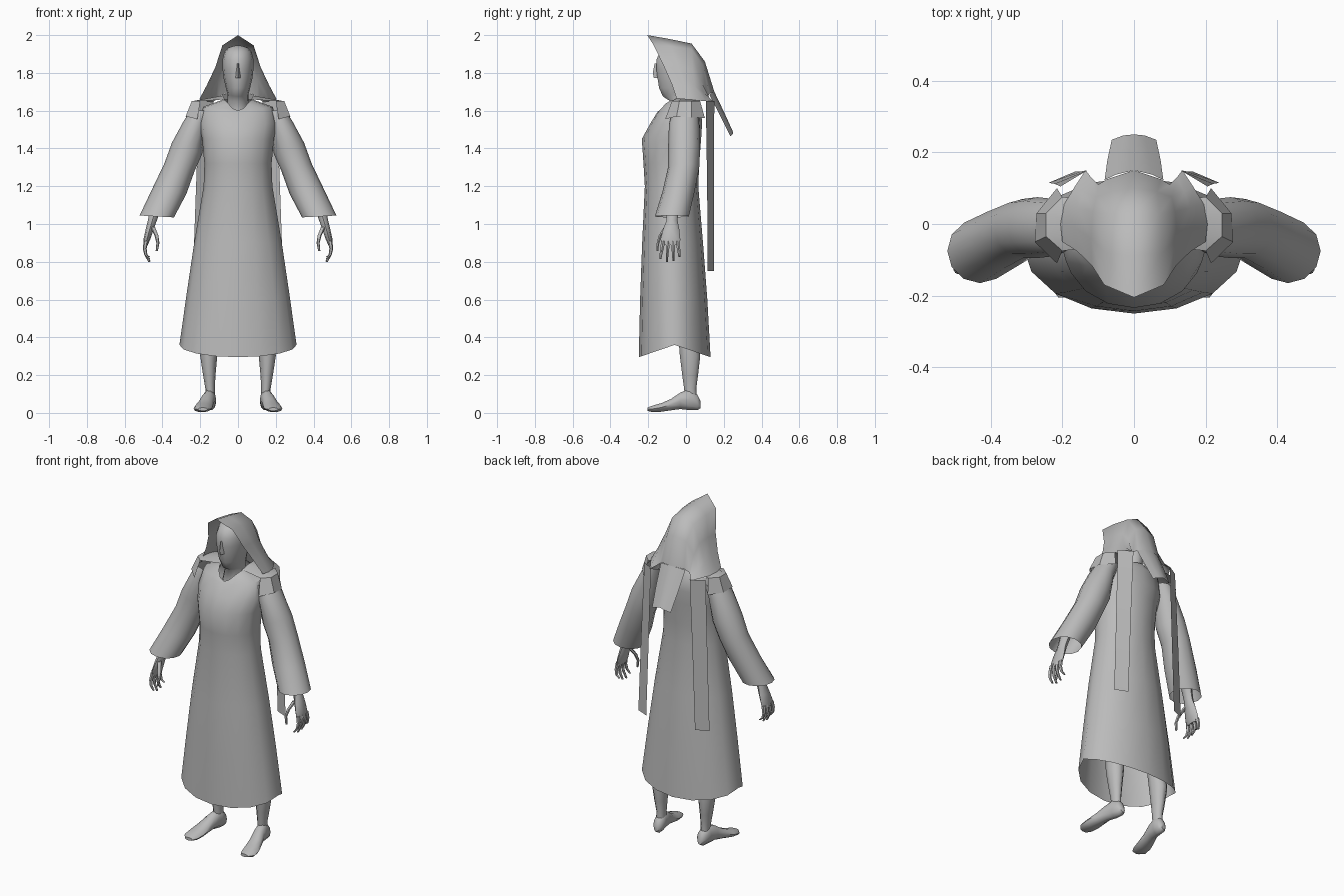
import bpy, math
from mathutils import Vector

grey = bpy.data.materials.new("cloth_grey")
grey.diffuse_color = (0.5, 0.5, 0.5, 1)


def build(name, rows, closed=True, caps=False, mirror=False, angle=50):
    """Skin a grid of point rows into one object."""
    n = len(rows[0])
    verts = [p for r in rows for p in r]
    faces = []
    for i in range(len(rows) - 1):
        for j in range(n if closed else n - 1):
            k = (j + 1) % n
            faces.append((i * n + j, i * n + k, (i + 1) * n + k, (i + 1) * n + j))
    if caps:
        faces.append(tuple(range(n))[::-1])
        faces.append(tuple(range(len(verts) - n, len(verts))))
    me = bpy.data.meshes.new(name)
    me.from_pydata(verts, [], faces)
    me.materials.append(grey)
    ob = bpy.data.objects.new(name, me)
    bpy.context.collection.objects.link(ob)
    bpy.ops.object.select_all(action='DESELECT')
    ob.select_set(True)
    bpy.context.view_layer.objects.active = ob
    bpy.ops.object.shade_smooth_by_angle(angle=math.radians(angle))
    if mirror:
        m = ob.modifiers.new("mirror", 'MIRROR')
        m.merge_threshold = 0.0005
    return ob


def flat_ring(z, cx, rx, y0, y1, n=16, front=0.0, side=0.0, tilt=0.0):
    """Horizontal oval from y0 to y1; front drops the front, side lifts the sides, tilt leans along x."""
    pts = []
    for i in range(n):
        a = 2 * math.pi * i / n
        c, s = math.cos(a), math.sin(a)
        dz = side * (1 - abs(s)) - front * max(0, -s) ** 3 + tilt * c
        pts.append((cx + rx * c, (y0 + y1) / 2 + (y1 - y0) / 2 * s, z + dz))
    return pts


# Robe: open at the hem, V shaped at the neck
build("robe", [
    flat_ring(0.295, 0, 0.31, -0.25, 0.13, side=0.065),
    flat_ring(0.60, 0, 0.272, -0.243, 0.113, side=0.03),
    flat_ring(0.90, 0, 0.232, -0.232, 0.09),
    flat_ring(1.20, 0, 0.182, -0.218, 0.065),
    flat_ring(1.32, 0, 0.178, -0.225, 0.07),
    flat_ring(1.45, 0, 0.19, -0.234, 0.08),
    flat_ring(1.53, 0, 0.205, -0.19, 0.085),
    flat_ring(1.62, 0, 0.185, -0.15, 0.08, front=0.025),
    flat_ring(1.66, 0, 0.075, -0.135, 0.06, front=0.06),
])

# Sleeves: flared and open at the cuff
build("sleeve", [
    flat_ring(1.60, 0.19, 0.06, -0.07, 0.065, 12, tilt=0.0),
    flat_ring(1.53, 0.225, 0.06, -0.09, 0.07, 12, tilt=0.02),
    flat_ring(1.40, 0.27, 0.08, -0.095, 0.075, 12, tilt=0.03),
    flat_ring(1.30, 0.31, 0.08, -0.095, 0.07, 12, tilt=0.02),
    flat_ring(1.17, 0.365, 0.092, -0.125, 0.045, 12, tilt=0.01),
    flat_ring(1.04, 0.43, 0.091, -0.165, 0.015, 12, tilt=0.005),
], mirror=True)

# Shoulder flaps
build("shoulder_flap", [
    [(0.07, -0.06, 1.66), (0.08, -0.02, 1.68), (0.08, 0.03, 1.68), (0.08, 0.07, 1.665)],
    [(0.20, -0.075, 1.65), (0.245, -0.035, 1.65), (0.245, 0.03, 1.65), (0.20, 0.075, 1.65)],
    [(0.215, -0.11, 1.555), (0.277, -0.05, 1.57), (0.272, 0.03, 1.565), (0.215, 0.10, 1.56)],
], closed=False, mirror=True, angle=35)

# Hood: peaked sheet from the brow to the nape
build("hood", [
    [(0, -0.205, 2.0), (0.083, -0.17, 1.945), (0.118, -0.115, 1.83), (0.16, -0.075, 1.74), (0.20, -0.05, 1.665)],
    [(0, -0.09, 1.98), (0.08, -0.08, 1.94), (0.12, -0.04, 1.83), (0.165, -0.01, 1.735), (0.205, 0.0, 1.66)],
    [(0, 0.03, 1.955), (0.072, 0.03, 1.925), (0.115, 0.035, 1.82), (0.155, 0.045, 1.73), (0.195, 0.055, 1.655)],
    [(0, 0.10, 1.86), (0.065, 0.09, 1.84), (0.105, 0.075, 1.765), (0.14, 0.09, 1.70), (0.165, 0.105, 1.65)],
    [(0, 0.15, 1.70), (0.075, 0.125, 1.69), (0.10, 0.11, 1.67), (0.12, 0.13, 1.655), (0.135, 0.15, 1.645)],
], closed=False, mirror=True, angle=45)

# Hanging tip of the hood
build("hood_tail", [
    [(0, 0.15, 1.70), (0.05, 0.138, 1.695), (0.082, 0.123, 1.685)],
    [(0, 0.205, 1.585), (0.04, 0.195, 1.58), (0.074, 0.18, 1.575)],
    [(0, 0.25, 1.485), (0.03, 0.247, 1.475), (0.062, 0.235, 1.465)],
], closed=False, mirror=True)

# Long bands hanging down the back
build("back_band", [
    [(0.13, 0.15, 1.65), (0.205, 0.105, 1.65)],
    [(0.147, 0.147, 1.20), (0.222, 0.112, 1.20)],
    [(0.163, 0.147, 0.75), (0.238, 0.115, 0.75)],
], closed=False, mirror=True)

# Head and neck
build("head", [
    flat_ring(1.57, 0, 0.07, -0.10, 0.05, 14),
    flat_ring(1.65, 0, 0.055, -0.085, 0.04, 14),
    flat_ring(1.685, 0, 0.055, -0.125, 0.05, 14, front=0.01),
    flat_ring(1.72, 0, 0.064, -0.145, 0.055, 14),
    flat_ring(1.77, 0, 0.076, -0.153, 0.065, 14),
    flat_ring(1.82, 0, 0.082, -0.160, 0.07, 14),
    flat_ring(1.87, 0, 0.082, -0.160, 0.07, 14),
    flat_ring(1.91, 0, 0.072, -0.140, 0.055, 14),
    flat_ring(1.935, 0, 0.05, -0.105, 0.02, 14),
    flat_ring(1.945, 0, 0.012, -0.05, -0.02, 14),
], caps=True, angle=60)

# Nose
build("nose", [
    [(-0.010, -0.145, 1.85), (0, -0.166, 1.85), (0.010, -0.145, 1.85)],
    [(-0.015, -0.145, 1.80), (0, -0.176, 1.80), (0.015, -0.145, 1.80)],
    [(-0.018, -0.145, 1.775), (0, -0.170, 1.772), (0.018, -0.145, 1.775)],
], caps=True)

# Legs
build("leg", [
    flat_ring(0.06, 0.148, 0.026, -0.005, 0.06, 10),
    flat_ring(0.13, 0.148, 0.025, -0.012, 0.056, 10),
    flat_ring(0.20, 0.152, 0.033, -0.022, 0.066, 10),
    flat_ring(0.30, 0.155, 0.045, -0.035, 0.078, 10),
    flat_ring(0.42, 0.15, 0.048, -0.045, 0.07, 10),
    flat_ring(0.70, 0.13, 0.06, -0.08, 0.06, 10),
], caps=True, mirror=True)

# Feet: y, centre x, half width, bottom, top
foot = [(0.078, 0.146, 0.014, 0.025, 0.06), (0.06, 0.146, 0.03, 0.012, 0.10),
        (0.02, 0.150, 0.034, 0.012, 0.13), (-0.03, 0.160, 0.036, 0.018, 0.11),
        (-0.08, 0.173, 0.042, 0.012, 0.075), (-0.13, 0.184, 0.048, 0.005, 0.053),
        (-0.175, 0.190, 0.045, 0.003, 0.04), (-0.205, 0.186, 0.025, 0.01, 0.028)]
build("foot", [[(cx + w * math.cos(a), y, (b + t) / 2 + (t - b) / 2 * math.sin(a))
                for a in [math.pi * i / 5 for i in range(10)]]
               for y, cx, w, b, t in foot], caps=True, mirror=True)

# Forearm and palm
build("hand", [
    flat_ring(1.30, 0.32, 0.04, -0.06, 0.03, 8),
    flat_ring(1.10, 0.43, 0.03, -0.10, -0.035, 8),
    flat_ring(1.02, 0.453, 0.024, -0.103, -0.045, 8),
    flat_ring(0.97, 0.468, 0.021, -0.122, -0.035, 8),
    flat_ring(0.92, 0.482, 0.018, -0.135, -0.03, 8),
    flat_ring(0.89, 0.488, 0.011, -0.128, -0.032, 8),
], caps=True, mirror=True)


def finger(name, path):
    rows = []
    for i, p in enumerate(path):
        r = 0.0125 - 0.0022 * i
        rows.append(flat_ring(p[2], p[0], r, p[1] - r, p[1] + r, 6))
    build(name, rows, caps=True, mirror=True)


# Four curled fingers and a thumb
for k, (y, tip) in enumerate([(-0.121, 0.815), (-0.095, 0.80), (-0.069, 0.805), (-0.044, 0.825)]):
    dy = -0.012 + 0.007 * k
    finger("finger_%d" % (k + 1), [(0.487, y, 0.91), (0.494, y + dy * 0.5, 0.87),
                                   (0.488, y + dy, 0.838), (0.470, y + dy * 1.2, tip)])
finger("thumb", [(0.452, -0.105, 0.985), (0.432, -0.135, 0.94),
                 (0.424, -0.148, 0.90), (0.430, -0.152, 0.858)])
